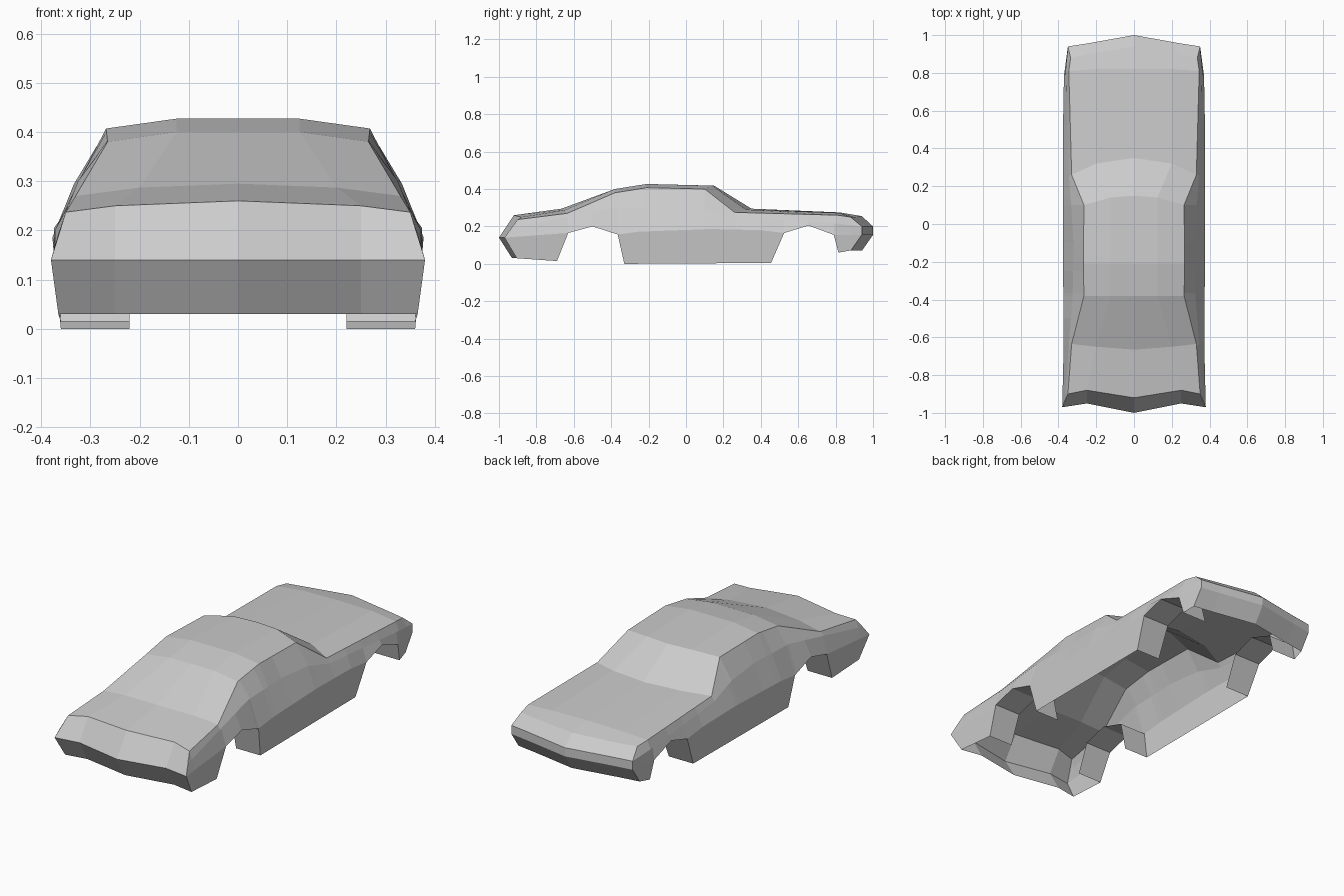
import bpy, bmesh
from mathutils import Vector

if "Cube" in bpy.data.objects:
    bpy.data.objects.remove(bpy.data.objects["Cube"])


def loft(name, rows):
    """Skin rows of half-body points and mirror the panel across x = 0."""
    bm = bmesh.new()
    grid = [[bm.verts.new(p) for p in row] for row in rows]
    for a, b in zip(grid, grid[1:]):
        for i in range(len(a) - 1):
            bm.faces.new((a[i], b[i], b[i + 1], a[i + 1]))
    bmesh.ops.remove_doubles(bm, verts=bm.verts, dist=0.0005)
    bmesh.ops.recalc_face_normals(bm, faces=bm.faces)
    # face the panel outwards, away from the cabin middle
    facing = sum((f.calc_center_median() - Vector((0, f.calc_center_median().y * 0.6, 0.1))).dot(f.normal)
                 * f.calc_area() for f in bm.faces)
    if facing < 0:
        bmesh.ops.reverse_faces(bm, faces=bm.faces)
    mesh = bpy.data.meshes.new(name)
    bm.to_mesh(mesh)
    bm.free()
    ob = bpy.data.objects.new(name, mesh)
    bpy.context.collection.objects.link(ob)
    m = ob.modifiers.new("mirror", 'MIRROR')
    m.use_clip = True
    return ob


def at(line, y):
    """Point on a polyline at length position y, clamped to its ends."""
    if y <= line[0][1]:
        return Vector(line[0])
    for a, b in zip(line, line[1:]):
        if y <= b[1]:
            return Vector(a).lerp(Vector(b), (y - a[1]) / (b[1] - a[1]))
    return Vector(line[-1])


# Upper skin: centre, middle and outer edge at each station
top = [
    [(0, -.92, .26), (.25, -.88, .25), (.35, -.90, .237)],
    [(0, -.665, .295), (.2, -.65, .287), (.33, -.635, .27)],
    [(0, -.38, .40), (.125, -.38, .40), (.265, -.38, .38)],
    [(0, -.21, .427), (.125, -.21, .427), (.268, -.21, .407)],
    [(0, .15, .418), (.125, .14, .418), (.265, .10, .40)],
    [(0, .35, .295), (.2, .32, .29), (.33, .26, .275)],
    [(0, .82, .275), (.2, .82, .272), (.345, .81, .26)],
    [(0, .94, .255), (.24, .90, .25), (.335, .88, .25)],
]
for name, a, b in (("hood", 0, 1), ("windshield", 1, 2), ("roof", 2, 4),
                   ("rear_window", 4, 5), ("rear_deck", 5, 7)):
    loft(name, top[a:b + 1])

# Nose and tail faces
nose_mid = [(0, -1, .14), (.25, -.95, .14), (.38, -.97, .14)]
nose_low = [(0, -.93, .03), (.25, -.885, .03), (.365, -.905, .03)]
loft("nose", [top[0], nose_mid, nose_low])
tail = [top[-1]]
for dy, z in ((0, .2), (0, .155), (-.058, .072)):
    tail.append([(0, 1 + dy, z), (.24, .957 + dy, z), (.35, .94 + dy, z)])
loft("tail", tail)

# Body sides between roof edge, waist and belt line
edge = [row[-1] for row in top]
waist = [(.366, -.935, .19), (.345, -.64, .25), (.325, -.38, .30), (.32, -.1, .305),
         (.333, .1, .295), (.345, .26, .25), (.362, .81, .215), (.35, .94, .2)]
belt = [(.38, -.97, .14), (.372, -.63, .165), (.372, -.5, .2), (.374, -.365, .157),
        (.376, -.25, .172), (.377, .13, .186), (.376, .4, .18), (.375, .525, .165),
        (.374, .655, .205), (.37, .79, .155), (.35, .94, .155)]
ys = sorted({p[1] for line in (edge, waist, belt) for p in line})
loft("body_side", [[at(line, y) for y in ys] for line in (edge, waist, belt)])

# Lower panels below the belt line, between the wheel arches
lower = (("front_valance", 0, 1, nose_low[-1], (.36, -.69, .015)),
         ("sill", 3, 7, (.36, -.33, .0), (.36, .455, .005)),
         ("rear_valance", 9, 10, (.362, .815, .06), tail[-1][-1]))
for name, a, b, p, q in lower:
    upper = belt[a:b + 1]
    span = upper[-1][1] - upper[0][1]
    loft(name, [upper, [Vector(p).lerp(Vector(q), (u[1] - upper[0][1]) / span) for u in upper]])

# Wheel wells: arch outline carried inwards
for name, a, b, p, q in (("front_wheel_well", 1, 3, lower[0][4], lower[1][3]),
                         ("rear_wheel_well", 7, 9, lower[1][4], lower[2][3])):
    arch = [p] + belt[a:b + 1] + [q]
    loft(name, [arch, [(.22, v[1], v[2]) for v in arch]])
